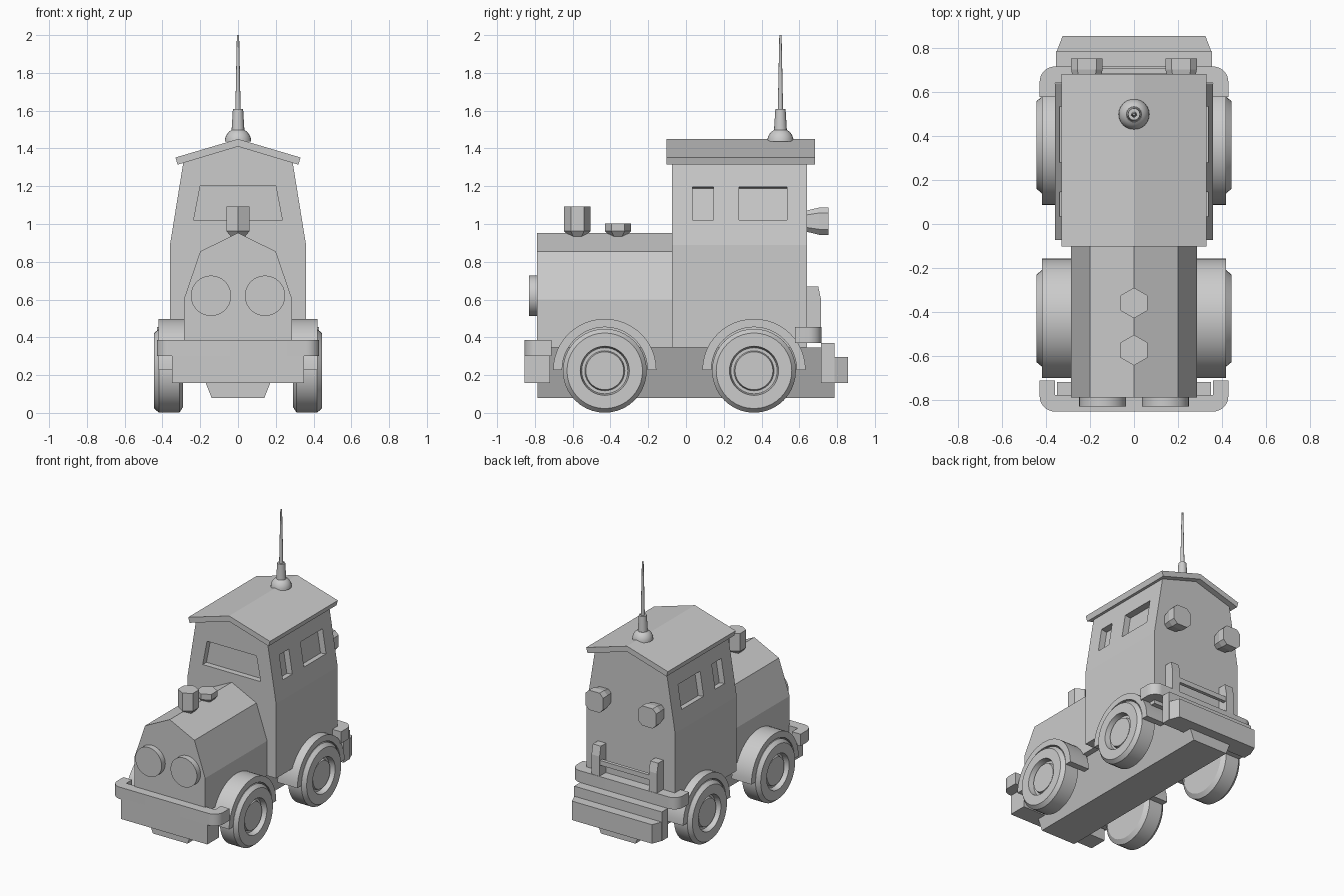
import bpy, bmesh, math
from mathutils import Vector

cube = bpy.data.objects.get("Cube")
if cube:
    bpy.data.objects.remove(cube, do_unlink=True)

# One plain grey for the whole toy
GREY = (0.6, 0.6, 0.6, 1)
mat = bpy.data.materials.new("plain_grey")
mat.use_nodes = True
mat.diffuse_color = GREY
mat.node_tree.nodes["Principled BSDF"].inputs["Base Color"].default_value = GREY


def loft(name, rings, smooth=False):
    """Join equal rings of points into a closed solid."""
    bm = bmesh.new()
    loops = [[bm.verts.new(p) for p in ring] for ring in rings]
    n = len(loops[0])
    for a, b in zip(loops, loops[1:]):
        for i in range(n):
            j = (i + 1) % n
            bm.faces.new((a[i], a[j], b[j], b[i]))
    bm.faces.new(loops[0])
    bm.faces.new(loops[-1])
    bmesh.ops.recalc_face_normals(bm, faces=bm.faces)
    mesh = bpy.data.meshes.new(name)
    bm.to_mesh(mesh)
    bm.free()
    ob = bpy.data.objects.new(name, mesh)
    bpy.context.collection.objects.link(ob)
    mesh.materials.append(mat)
    if smooth:
        bpy.ops.object.select_all(action='DESELECT')
        ob.select_set(True)
        bpy.context.view_layer.objects.active = ob
        bpy.ops.object.shade_smooth_by_angle(angle=math.radians(30))
    return ob


def place(axis, u, v, h):
    return {'x': (h, u, v), 'y': (u, h, v), 'z': (u, v, h)}[axis]


def prism(name, axis, pts, lo, hi, smooth=False):
    return loft(name, [[place(axis, u, v, h) for u, v in pts] for h in (lo, hi)], smooth)


def lathe(name, axis, centre, profile, sides=40, smooth=True):
    """Turn (radius, height) pairs; centre is in the plane across the axis."""
    angles = [math.pi / 2 + math.tau * i / sides for i in range(sides)]
    return loft(name, [[place(axis, centre[0] + r * math.cos(t),
                              centre[1] + r * math.sin(t), h) for t in angles]
                       for r, h in profile], smooth)


def box(name, x, y, z):
    return prism(name, 'z', [(x[0], y[0]), (x[1], y[0]), (x[1], y[1]), (x[0], y[1])], *z)


def mirrored(half):
    """Complete an outline symmetric about the first coordinate."""
    return half + [(-u, v) for u, v in reversed(half) if abs(u) > 1e-6]


def cut(target, cutter):
    mod = target.modifiers.new("recess", 'BOOLEAN')
    mod.operation, mod.solver, mod.object = 'DIFFERENCE', 'EXACT', cutter
    bpy.ops.object.select_all(action='DESELECT')
    bpy.context.view_layer.objects.active = target
    target.select_set(True)
    bpy.ops.object.modifier_apply(modifier=mod.name)
    bpy.data.objects.remove(cutter, do_unlink=True)


# Underframe, hood and cab
prism("underframe", 'y', mirrored([(0.14, 0.08), (0.245, 0.345)]), -0.785, 0.785)
prism("hood", 'y', mirrored([(0, 0.953), (0.2, 0.855), (0.287, 0.6), (0.287, 0.345)]), -0.79, -0.05)
cab = prism("cab", 'y', mirrored([(0, 1.42), (0.288, 1.335), (0.36, 0.89), (0.36, 0.345)]), -0.073, 0.64)

# Recessed front window
cut(cab, prism("front_window", 'y', mirrored([(0.235, 1.02), (0.2, 1.2)]), -0.2, -0.03))

# Recessed side windows, sunk at right angles to the leaning walls
out = Vector((0.445, 0.072)).normalized()
for s in (1, -1):
    for y0, y1 in ((0.035, 0.145), (0.28, 0.535)):
        wall = [Vector((0.339, 1.02)), Vector((0.3105, 1.196))]
        outline = [wall[0] - out * 0.045, wall[1] - out * 0.045,
                   wall[1] + out * 0.1, wall[0] + out * 0.1]
        cut(cab, prism("side_window", 'y', [(s * p.x, p.y) for p in outline], y0, y1))

# Gabled roof sheet
prism("roof", 'y', [(0, 1.45), (0.331, 1.352), (0.32, 1.314), (0, 1.41),
                    (-0.32, 1.314), (-0.331, 1.352)], -0.103, 0.683)

# Antenna
dome = [(0.07 * math.cos(a), 1.437 + 0.07 * math.sin(a))
        for a in (math.radians(d) for d in range(0, 61, 12))]
lathe("antenna_base", 'z', (0, 0.5), dome, 24)
lathe("antenna_sleeve", 'z', (0, 0.5), [(0.035, 1.48), (0.027, 1.61)], 16)
lathe("antenna_rod", 'z', (0, 0.5), [(0.014, 1.6), (0.006, 2.0)], 12)

# Hexagonal hood stacks
for name, y, top in (("front_stack", -0.575, 1.092), ("rear_stack", -0.36, 1.003)):
    lathe(name, 'z', (0, y), [(0.035, 0.925), (0.07, 0.962), (0.07, top)], 6, False)

# Paired parts
for s, side in ((1, "left"), (-1, "right")):
    # Headlight
    lathe(side + "_headlight", 'y', (0.143 * s, 0.62), [(0.107, -0.832), (0.107, -0.78)], 32)

    # Rear lamp: chamfered square head on a tapering stem
    w, c = 0.072, 0.043
    octagon = [(w, -c), (w, c), (c, w), (-c, w), (-w, c), (-w, -c), (-c, -w), (c, -w)]
    loft(side + "_rear_lamp", [[(0.215 * s + u * k, y, 1.015 + v * k) for u, v in octagon]
                               for k, y in ((0.75, 0.63), (1, 0.705), (1, 0.755))])

    # Rear rail post
    prism(side + "_rail_post", 'x', [(0.63, 0.4), (0.63, 0.67), (0.7, 0.67), (0.715, 0.6), (0.715, 0.4)],
          s * 0.2, s * 0.265)

    # Wheels and mudguards
    for end, y in (("front", -0.43), ("rear", 0.36)):
        tyre = [(0.19, 0.29), (0.222, 0.31), (0.222, 0.418), (0.2, 0.444), (0.13, 0.444),
                (0.122, 0.405), (0.106, 0.405), (0.1, 0.425), (0.09, 0.425)]
        lathe(f"{end}_{side}_wheel", 'x', (y, 0.223), [(r, h * s) for r, h in tyre])
        arc = [math.pi * i / 24 for i in range(25)]
        guard = [(y + 0.273 * math.cos(a), 0.228 + 0.27 * math.sin(a)) for a in arc]
        guard += [(y + 0.226 * math.cos(a), 0.228 + 0.226 * math.sin(a)) for a in reversed(arc)]
        prism(f"{end}_{side}_mudguard", 'x', guard, s * 0.26, s * 0.42, True)


def wrap_bar(name, direction, tip, back, z):
    """Bumper bar with rounded corners whose ends turn towards the wheels."""
    r = 0.07
    corner = [(0.43 - r + r * math.cos(a), direction * (back - r + r * math.sin(a)))
              for a in (math.pi / 2 * i / 8 for i in range(9))]
    half = [(0.36, direction * (back - 0.075)), (0.36, direction * tip),
            (0.43, direction * tip)] + corner
    prism(name, 'z', mirrored(half), *z, True)


# Front bumper
wrap_bar("front_bumper_bar", -1, 0.713, 0.855, (0.3, 0.387))
box("front_bumper_plate", (-0.35, 0.35), (-0.855, -0.72), (0.157, 0.31))

# Rear bumper, step and rail
wrap_bar("rear_bumper_bar", 1, 0.578, 0.718, (0.37, 0.456))
box("rear_step_upper", (-0.355, 0.355), (0.715, 0.787), (0.157, 0.37))
prism("rear_step_lower", 'z', mirrored([(0.355, 0.78), (0.325, 0.858)]), 0.157, 0.296)
box("rear_rail", (-0.21, 0.21), (0.685, 0.71), (0.535, 0.57))
